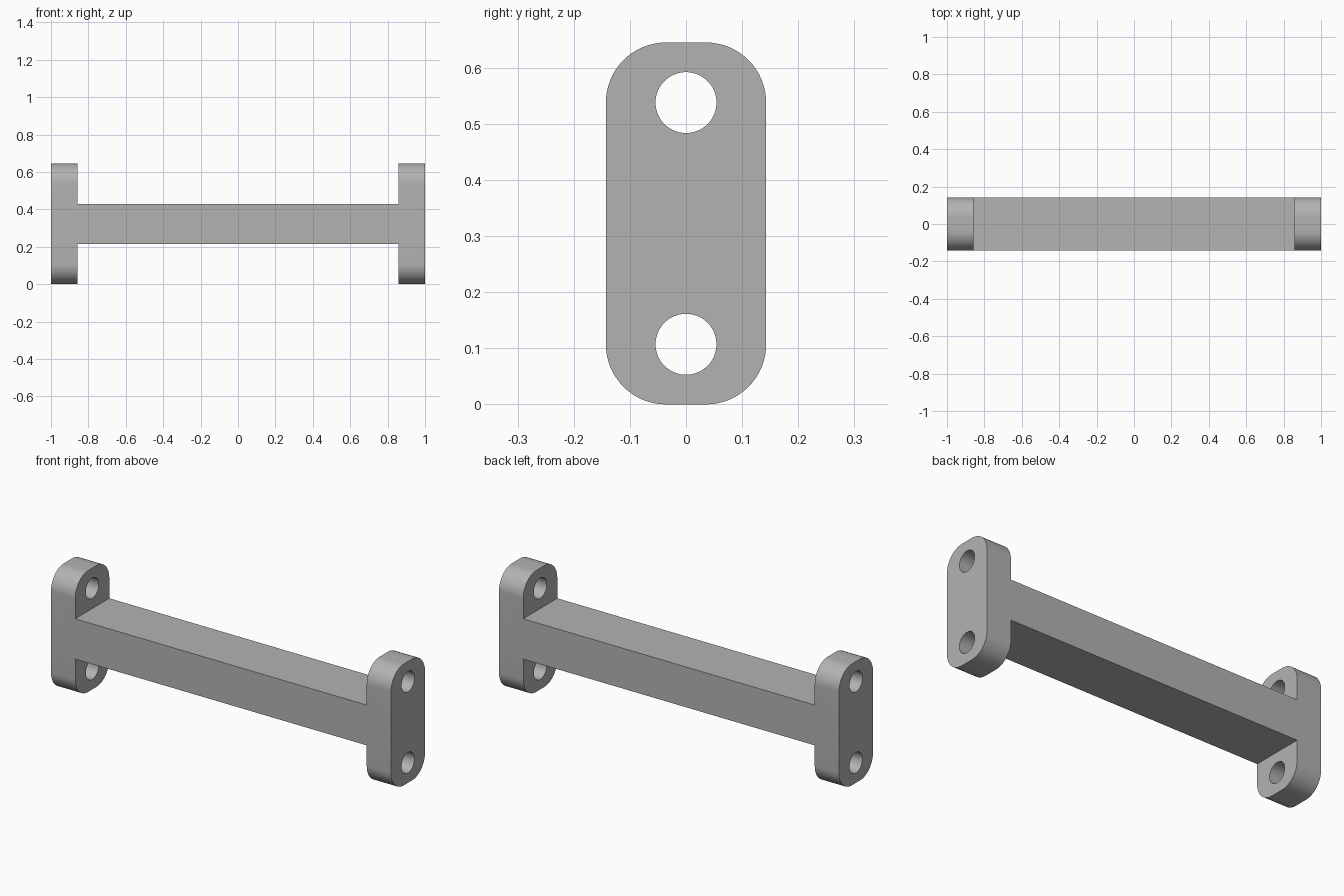
import bpy, bmesh, math

cube = bpy.data.objects.get("Cube")
if cube:
    bpy.data.objects.remove(cube, do_unlink=True)

U = 1 / 14                        # base unit: half the plate thickness
LENGTH, HEIGHT, DEPTH = 28 * U, 9.03 * U, 4 * U
PLATE = 2 * U                     # end plate thickness
BAR = 3 * U                       # crossbar height
CORNER = 1.5 * U                  # plate corner radius, also hole centre inset
HOLE = 0.76 * U                   # bolt hole radius

grey = bpy.data.materials.new("light_grey")
grey.use_nodes = True
color = (0.45, 0.45, 0.45, 1)
grey.diffuse_color = color
grey.node_tree.nodes["Principled BSDF"].inputs["Base Color"].default_value = color

# H-shaped profile of crossbar and end plates, extruded front to back
xo, xi = LENGTH / 2, LENGTH / 2 - PLATE
zo, zi = HEIGHT / 2, BAR / 2
quarter = [(xi, zi), (xi, zo), (xo, zo)]
profile = quarter + [(x, -z) for x, z in reversed(quarter)]
profile += [(-x, -z) for x, z in profile]
bm = bmesh.new()
face = bm.faces.new([bm.verts.new((x, -DEPTH / 2, z + zo)) for x, z in profile])
ext = bmesh.ops.extrude_face_region(bm, geom=[face])
for v in ext["geom"]:
    if isinstance(v, bmesh.types.BMVert):
        v.co.y += DEPTH
bmesh.ops.recalc_face_normals(bm, faces=bm.faces)

# Round the top and bottom corners of both plates
corners = []
for e in bm.edges:
    a, b = e.verts
    at_end = abs(abs(a.co.z - zo) - zo) < 1e-4
    if at_end and abs(a.co.z - b.co.z) < 1e-4 and abs(a.co.y - b.co.y) < 1e-4:
        corners.append(e)
bmesh.ops.bevel(bm, geom=corners, offset=CORNER, segments=16, profile=0.5,
                affect='EDGES', clamp_overlap=False)
mesh = bpy.data.meshes.new("crossbar_with_end_plates")
bm.to_mesh(mesh)
bm.free()
mesh.materials.append(grey)
bracket = bpy.data.objects.new("crossbar_with_end_plates", mesh)
bpy.context.collection.objects.link(bracket)

# Drill the bolt holes through both plates, above and below the crossbar
for z in (CORNER, HEIGHT - CORNER):
    bpy.ops.mesh.primitive_cylinder_add(vertices=64, radius=HOLE, depth=LENGTH + 1,
                                        location=(0, 0, z),
                                        rotation=(0, math.pi / 2, 0))
    drill = bpy.context.object
    drill.name = "hole_cutter"
    drill.hide_render = True
    drill.data.materials.append(grey)
    cut = bracket.modifiers.new("bolt_holes", 'BOOLEAN')
    cut.operation, cut.solver, cut.object = 'DIFFERENCE', 'EXACT', drill
    bpy.ops.object.select_all(action='DESELECT')
    bracket.select_set(True)
    bpy.context.view_layer.objects.active = bracket
    bpy.ops.object.modifier_apply(modifier=cut.name)
    bpy.data.objects.remove(drill, do_unlink=True)

bpy.ops.object.shade_smooth_by_angle(angle=math.radians(30))
